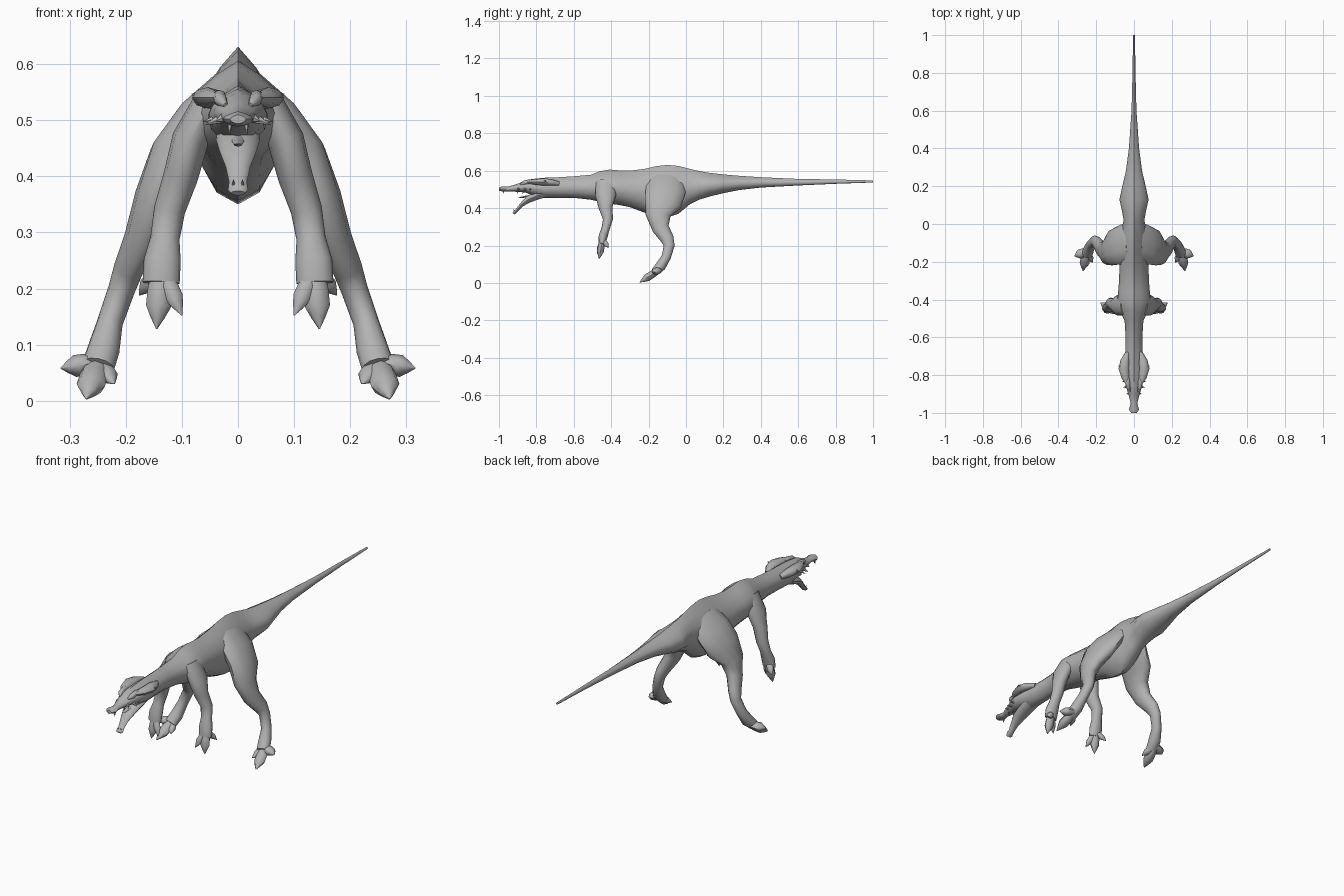
import bpy, bmesh, math
from mathutils import Vector

grey = bpy.data.materials.new("hide grey")
grey.diffuse_color = (0.45, 0.45, 0.45, 1)


def loft(name, rings, mirror=False):
    """Skin a list of closed rings, capping both ends."""
    bm = bmesh.new()
    loops = [[bm.verts.new(p) for p in ring] for ring in rings]
    n = len(loops[0])
    for a, b in zip(loops, loops[1:]):
        for i in range(n):
            j = (i + 1) % n
            bm.faces.new((a[i], a[j], b[j], b[i]))
    bm.faces.new(loops[0])
    bm.faces.new(loops[-1])
    bmesh.ops.recalc_face_normals(bm, faces=bm.faces)
    mesh = bpy.data.meshes.new(name)
    bm.to_mesh(mesh)
    bm.free()
    mesh.materials.append(grey)
    ob = bpy.data.objects.new(name, mesh)
    bpy.context.collection.objects.link(ob)
    if mirror:
        ob.modifiers.new("other side", 'MIRROR')
    return ob


def tube(name, sections, sides=10, mirror=False):
    """Elliptical tube through (x, y, z, side radius, depth radius)."""
    pts = [Vector(s[:3]) for s in sections]
    rings = []
    for k, s in enumerate(sections):
        t = (pts[min(k + 1, len(pts) - 1)] - pts[max(k - 1, 0)]).normalized()
        ref = Vector((1, 0, 0)) if abs(t.x) < 0.9 else Vector((0, 1, 0))
        side = (ref - t * ref.dot(t)).normalized()
        up = t.cross(side)
        rings.append([pts[k] + side * s[3] * math.cos(a) + up * s[4] * math.sin(a)
                      for a in (2 * math.pi * i / sides for i in range(sides))])
    return loft(name, rings, mirror)


def digit(name, base, tip, r):
    """Swollen toe ending in a pointed claw."""
    a, b = Vector(base), Vector(tip)
    prof = [(0, 0.8), (0.35, 1), (0.62, 1.02), (0.82, 0.55), (1, 0.05)]
    tube(name, [(*a.lerp(b, f), r * w, r * w * 0.8) for f, w in prof], 8, True)


def spike(name, base, tip, r, mirror=True):
    a, b = Vector(base), Vector(tip)
    tube(name, [(*a, r, r), (*a.lerp(b, 0.5), r * 0.6, r * 0.6),
                (*b, r * 0.04, r * 0.04)], 6, mirror)


# Body from tail tip to snout: y, top, bottom, half width
trunk = [(1, .548, .537, .005), (.8, .553, .53, .008), (.6, .556, .521, .013),
         (.4, .565, .51, .027), (.28, .573, .496, .043), (.2, .58, .48, .062),
         (.13, .588, .463, .077), (.07, .598, .445, .064), (.02, .61, .42, .055),
         (-.04, .625, .37, .068), (-.1, .631, .35, .076), (-.16, .624, .357, .078),
         (-.22, .61, .375, .077), (-.3, .6, .405, .079), (-.36, .602, .417, .084),
         (-.41, .606, .424, .088), (-.46, .597, .434, .078), (-.51, .578, .445, .05),
         (-.6, .57, .455, .044), (-.68, .565, .455, .046), (-.76, .562, .455, .054),
         (-.82, .556, .468, .052), (-.86, .549, .484, .043), (-.9, .53, .487, .03),
         (-.95, .515, .489, .017), (-.983, .516, .489, .027), (-1, .51, .494, .014)]
half = [(0, 1), (.42, .74), (.84, .38), (1, -.02), (.88, -.48), (.5, -.85), (0, -1)]
outline = half + [(-x, z) for x, z in half[-2:0:-1]]
loft("body", [[(x * w, y, (t + b) / 2 + z * (t - b) / 2) for x, z in outline]
              for y, t, b, w in trunk])

# Hind legs
tube("hind_leg", [(.02, -.1, .56, .03, .09), (.07, -.108, .5, .042, .107),
                  (.115, -.123, .43, .045, .1), (.145, -.15, .36, .04, .067),
                  (.17, -.135, .29, .033, .045), (.195, -.1, .235, .027, .036),
                  (.207, -.09, .2, .024, .029), (.228, -.105, .14, .023, .025),
                  (.24, -.135, .09, .029, .028), (.25, -.165, .06, .03, .022)],
     12, True)
foot = (.25, -.145, .068)
for i, (tip, r) in enumerate([((.27, -.248, .003), .025), ((.316, -.17, .058), .024),
                              ((.22, -.205, .03), .018)]):
    digit(f"hind_toe_{i + 1}", foot, tip, r)

# Front legs
tube("front_leg", [(.045, -.43, .54, .03, .055), (.085, -.43, .465, .033, .055),
                   (.102, -.43, .4, .031, .036), (.122, -.417, .34, .028, .027),
                   (.13, -.43, .29, .026, .022), (.135, -.443, .25, .033, .024),
                   (.137, -.45, .21, .033, .018)], 12, True)
hand = (.136, -.445, .235)
for i, (tip, r) in enumerate([((.145, -.465, .128), .022), ((.1, -.475, .152), .016),
                              ((.176, -.415, .188), .016)]):
    digit(f"front_toe_{i + 1}", hand, tip, r)

# Cheek flaps behind the eyes
tube("head_flap", [(.03, -.855, .54, .008, .007), (.046, -.81, .54, .021, .015),
                   (.054, -.765, .54, .028, .019), (.048, -.725, .538, .024, .018),
                   (.036, -.68, .53, .01, .012)], 8, True)
spike("flap_point", (.055, -.765, .535), (.083, -.75, .547), .016)
tube("eye_brow", [(.022, -.885, .527, .004, .004), (.031, -.865, .536, .012, .012),
                  (.033, -.835, .542, .012, .012), (.03, -.81, .545, .004, .004)],
     8, True)

# Side spikes on the face
for i, (y, x, z) in enumerate([(-.835, .063, .497), (-.865, .058, .492),
                               (-.9, .04, .498)]):
    spike(f"face_spike_{i + 1}", (.02, y + .008, .507), (x, y, z), .012)

# Open lower jaw, tongue and teeth
tube("lower_jaw", [(0, -.75, .478, .038, .02), (0, -.8, .465, .039, .022),
                   (0, -.845, .445, .033, .019), (0, -.88, .417, .022, .011),
                   (0, -.903, .39, .016, .008), (0, -.918, .375, .018, .009),
                   (0, -.923, .37, .012, .006)])
tube("tongue", [(0, -.8, .475, .012, .006), (0, -.85, .463, .011, .005),
                (0, -.883, .457, .008, .004), (0, -.895, .458, .002, .001)], 8)
for i, y in enumerate((-.87, -.9, -.975)):
    spike(f"upper_tooth_{i + 1}", (.014, y, .494), (.016, y - .004, .474), .005)
spike("lower_tooth", (.008, -.912, .378), (.008, -.924, .395), .004)

# Smooth shading with crisp sharp edges
for ob in bpy.context.collection.objects:
    ob.select_set(True)
    bpy.context.view_layer.objects.active = ob
bpy.ops.object.shade_smooth_by_angle(angle=math.radians(50))
